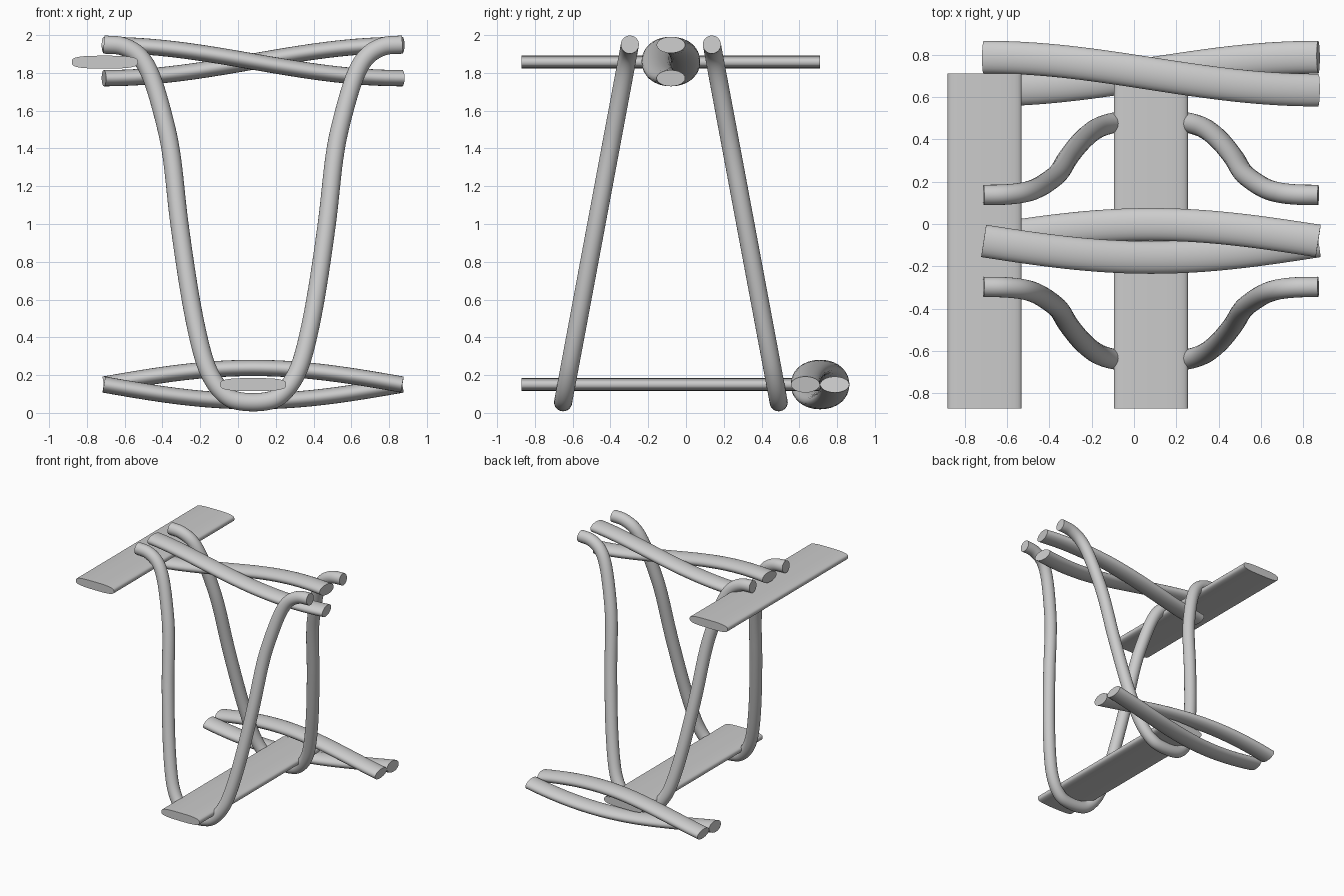
import bpy, bmesh
from math import sin, cos, pi, copysign
from mathutils import Vector

if "Cube" in bpy.data.objects:
    bpy.data.objects.remove(bpy.data.objects["Cube"])

CX, CY = 0.08, -0.08      # middle of the frame
X0, X1 = -0.71, 0.87      # ends of all the crosswise bars


def sweep(name, path, ra, rb, ref, sides=24, power=1.0):
    """Sweep an ellipse (or squarer superellipse) along a path; ra lies along ref."""
    path = [Vector(p) for p in path]
    bm = bmesh.new()
    rings = []
    for i, p in enumerate(path):
        t = (path[min(i + 1, len(path) - 1)] - path[max(i - 1, 0)]).normalized()
        a = (Vector(ref) - t * t.dot(Vector(ref))).normalized()
        b = t.cross(a)
        ring = []
        for k in range(sides):
            c, s = cos(2 * pi * k / sides), sin(2 * pi * k / sides)
            c = copysign(abs(c) ** power, c)
            s = copysign(abs(s) ** power, s)
            ring.append(bm.verts.new(p + a * ra * c + b * rb * s))
        rings.append(ring)
    for r, q in zip(rings, rings[1:]):
        for k in range(sides):
            n = (k + 1) % sides
            bm.faces.new((r[k], r[n], q[n], q[k]))
    bm.faces.new(rings[0][::-1])
    bm.faces.new(rings[-1])
    bmesh.ops.recalc_face_normals(bm, faces=bm.faces)
    mesh = bpy.data.meshes.new(name)
    bm.to_mesh(mesh)
    bm.free()
    ob = bpy.data.objects.new(name, mesh)
    bpy.context.collection.objects.link(ob)
    bpy.ops.object.select_all(action='DESELECT')
    ob.select_set(True)
    bpy.context.view_layer.objects.active = ob
    bpy.ops.object.shade_smooth_by_angle(angle=0.7)
    return ob


def smooth_path(pts, steps=6):
    """Catmull-Rom curve through 2D points."""
    pts = [Vector(p) for p in pts]
    ext = [2 * pts[0] - pts[1]] + pts + [2 * pts[-1] - pts[-2]]
    out = []
    for a, b, c, d in zip(ext, ext[1:], ext[2:], ext[3:]):
        for i in range(steps):
            u = i / steps
            out.append(0.5 * (2 * b + (c - a) * u + (2 * a - 5 * b + 4 * c - d) * u ** 2
                              + (3 * b - a - 3 * c + d) * u ** 3))
    return out + [pts[-1]]


# U-shaped side frames, leaning apart towards the bottom
half = [(-0.71, 1.95), (-0.61, 1.94), (-0.52, 1.885), (-0.455, 1.77), (-0.39, 1.55),
        (-0.35, 1.35), (-0.31, 1.0), (-0.25, 0.6), (-0.19, 0.32), (-0.135, 0.18),
        (-0.06, 0.09), (0.02, 0.06)]
outline = smooth_path(half + [(2 * CX - x, z) for x, z in reversed(half)])
for name, side in (("front_frame", -1), ("back_frame", 1)):
    path = [(x, CY + side * (0.217 + 0.353 * (1.95 - z) / 1.89), z) for x, z in outline]
    sweep(name, path, 0.048, 0.048, (0, 1, 0))

# Twisted pairs of crossbars: each strand makes half a turn
for name, cy, cz, start in (("upper_twist", CY, 1.86, pi / 2), ("lower_twist", 0.71, 0.15, 0)):
    for strand in range(2):
        path = []
        for i in range(33):
            f = i / 32
            ang = start + pi * strand + pi * f
            path.append((X0 + (X1 - X0) * f, cy + 0.078 * cos(ang), cz + 0.088 * sin(ang)))
        sweep(f"{name}_bar_{strand + 1}", path, 0.077, 0.043, (0, 1, 0))

# Flat slats with rounded edges
for name, x, z in (("upper_slat", -0.705, 1.857), ("lower_slat", CX, 0.15)):
    sweep(name, [(x, -0.87, z), (x, 0.71, z)], 0.175, 0.034, (1, 0, 0), 32, 0.62)
